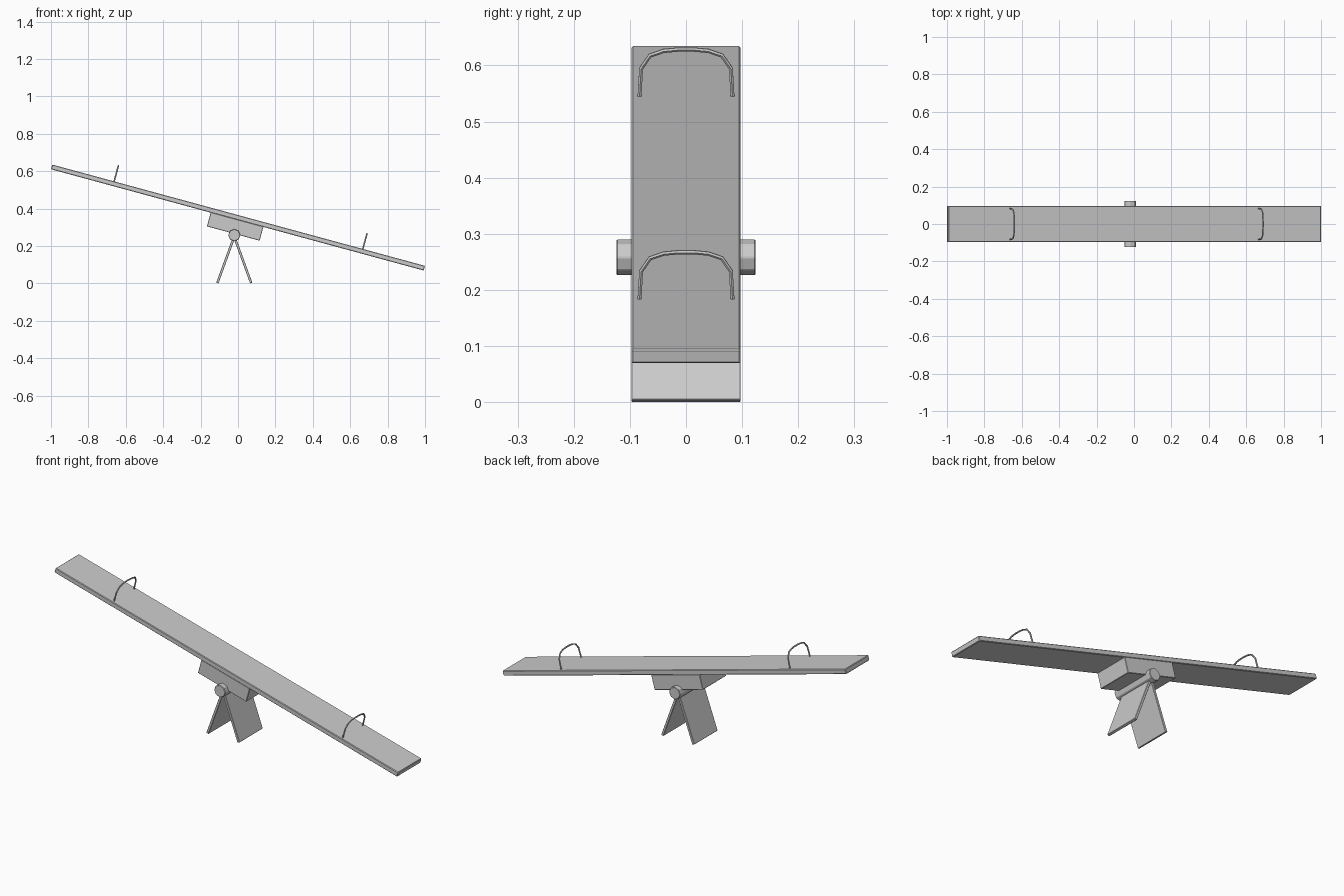
import bpy, math
from mathutils import Matrix, Vector

if "Cube" in bpy.data.objects:
    bpy.data.objects.remove(bpy.data.objects["Cube"])

TILT = math.radians(15.2)
TILTED = Matrix.Translation((0, 0, 0.352)) @ Matrix.Rotation(TILT, 4, 'Y')
PIVOT = Vector((-0.02, 0, 0.258))


def add_bevel(obj, width):
    mod = obj.modifiers.new("edge_bevel", 'BEVEL')
    mod.width = width
    mod.segments = 1
    mod.limit_method = 'ANGLE'


def box(name, size, matrix, bevel=0.002):
    bpy.ops.mesh.primitive_cube_add(size=1)
    obj = bpy.context.object
    obj.name = name
    obj.data.transform(Matrix.Diagonal((*size, 1)))
    obj.matrix_world = matrix
    add_bevel(obj, bevel)
    return obj


# Tilted plank and the block fixed under it
box("plank", (2.065, 0.195, 0.026), TILTED, 0.003)
box("pivot_block", (0.292, 0.193, 0.078),
    TILTED @ Matrix.Translation((-0.002, 0, -0.050)))

# Octagonal axle
bpy.ops.mesh.primitive_cylinder_add(vertices=8, radius=0.0325, depth=0.248,
                                    location=PIVOT, rotation=(math.pi / 2, 0, 0))
axle = bpy.context.object
axle.name = "axle"
add_bevel(axle, 0.002)

# Two splayed leg plates meeting at the axle
for name, side in (("left_leg", -1), ("right_leg", 1)):
    foot = Vector((PIVOT.x + side * 0.0905, 0, 0.0022))
    top = Vector((PIVOT.x, 0, 0.250))
    lean = math.atan2(top.x - foot.x, top.z - foot.z)
    box(name, (0.013, 0.195, (top - foot).length),
        Matrix.Translation((foot + top) / 2) @ Matrix.Rotation(lean, 4, 'Y'), 0.0015)

# Bent tube handles, perpendicular to the plank
half = [(-0.083, 0.010), (-0.080, 0.064), (-0.064, 0.088), (-0.040, 0.0965), (-0.014, 0.099)]
path = half + [(-y, z) for y, z in reversed(half)]
for name, u in (("left_handle", -0.690), ("right_handle", 0.688)):
    curve = bpy.data.curves.new(name, 'CURVE')
    curve.dimensions = '3D'
    curve.bevel_depth = 0.004
    curve.bevel_resolution = 1
    curve.use_fill_caps = True
    spline = curve.splines.new('POLY')
    spline.points.add(len(path) - 1)
    for point, (y, z) in zip(spline.points, path):
        point.co = (0, y, z, 1)
    spline.use_smooth = False
    handle = bpy.data.objects.new(name, curve)
    bpy.context.collection.objects.link(handle)
    handle.matrix_world = TILTED @ Matrix.Translation((u, 0, 0))
